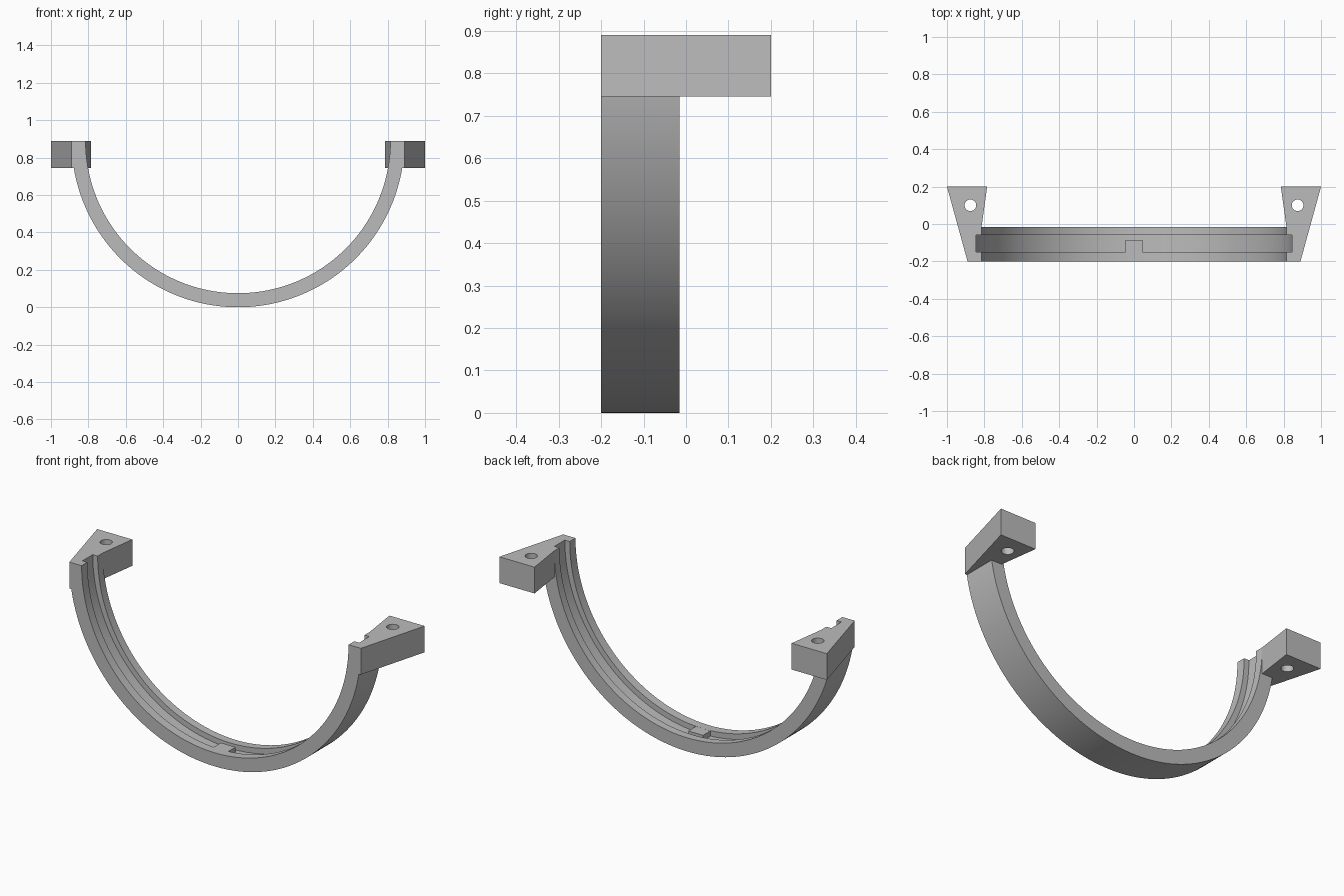
import bpy, bmesh
from math import sin, cos, pi, radians

cube = bpy.data.objects.get("Cube")
if cube:
    bpy.data.objects.remove(cube, do_unlink=True)

R_OUT, R_GROOVE, R_IN = 0.89, 0.845, 0.815
TOP, EAR_BOTTOM = 0.89, 0.745
FRONT, BACK = -0.2, -0.015
GROOVE_FRONT, GROOVE_BACK = -0.15, -0.06

grey = bpy.data.materials.new("light grey")
grey.use_nodes = True
grey.diffuse_color = (0.5, 0.5, 0.5, 1)
grey.node_tree.nodes["Principled BSDF"].inputs["Base Color"].default_value = grey.diffuse_color


def finish(name, bm):
    """Turn a bmesh into a named, shaded object."""
    bmesh.ops.recalc_face_normals(bm, faces=bm.faces)
    mesh = bpy.data.meshes.new(name)
    bm.to_mesh(mesh)
    bm.free()
    mesh.materials.append(grey)
    obj = bpy.data.objects.new(name, mesh)
    bpy.context.collection.objects.link(obj)
    bpy.ops.object.select_all(action='DESELECT')
    obj.select_set(True)
    bpy.context.view_layer.objects.active = obj
    bpy.ops.object.shade_smooth_by_angle(angle=radians(30))
    return obj


# Half ring: grooved cross-section (radius, y) swept through the lower semicircle
section = [(R_OUT, FRONT), (R_OUT, BACK), (R_IN, BACK), (R_IN, GROOVE_BACK),
           (R_GROOVE, GROOVE_BACK), (R_GROOVE, GROOVE_FRONT),
           (R_IN, GROOVE_FRONT), (R_IN, FRONT)]
STEPS = 96
bm = bmesh.new()
rings = []
for i in range(STEPS + 1):
    a = pi * i / STEPS
    rings.append([bm.verts.new((r * cos(a), y, TOP - r * sin(a))) for r, y in section])
n = len(section)
for a, b in zip(rings, rings[1:]):
    for j in range(n):
        k = (j + 1) % n
        bm.faces.new((a[j], a[k], b[k], b[j]))
bm.faces.new(rings[0])
bm.faces.new(rings[-1])
finish("half_ring", bm)

# Key block in the bottom of the groove
bm = bmesh.new()
bmesh.ops.create_cube(bm, size=1)
for v in bm.verts:
    v.co.x *= 0.09
    v.co.y = GROOVE_FRONT if v.co.y < 0 else -0.085
    v.co.z = 0.035 if v.co.z < 0 else TOP - R_IN
finish("groove_key", bm)


# Mounting ears: tapered plates with a screw hole, one on each side
def ear(name, side):
    outline = [(1, 0.2), (0.785, 0.2), (R_IN, BACK), (0.86, BACK),
               (0.86, FRONT), (R_OUT, FRONT)]
    hole = [(0.875 + 0.031 * cos(2 * pi * i / 32), 0.1 + 0.031 * sin(2 * pi * i / 32))
            for i in range(32)]
    bm = bmesh.new()
    edges = []
    for loop in (outline, hole):
        vs = [bm.verts.new((side * x, y, EAR_BOTTOM)) for x, y in loop]
        edges += [bm.edges.new((vs[i - 1], vs[i])) for i in range(len(vs))]
    bmesh.ops.triangle_fill(bm, edges=edges, use_beauty=True, normal=(0, 0, 1))
    out = bmesh.ops.extrude_face_region(bm, geom=bm.faces[:], use_keep_orig=True)
    top = [g for g in out["geom"] if isinstance(g, bmesh.types.BMVert)]
    bmesh.ops.translate(bm, verts=top, vec=(0, 0, TOP - EAR_BOTTOM))
    finish(name, bm)


ear("left_mounting_ear", 1)
ear("right_mounting_ear", -1)
